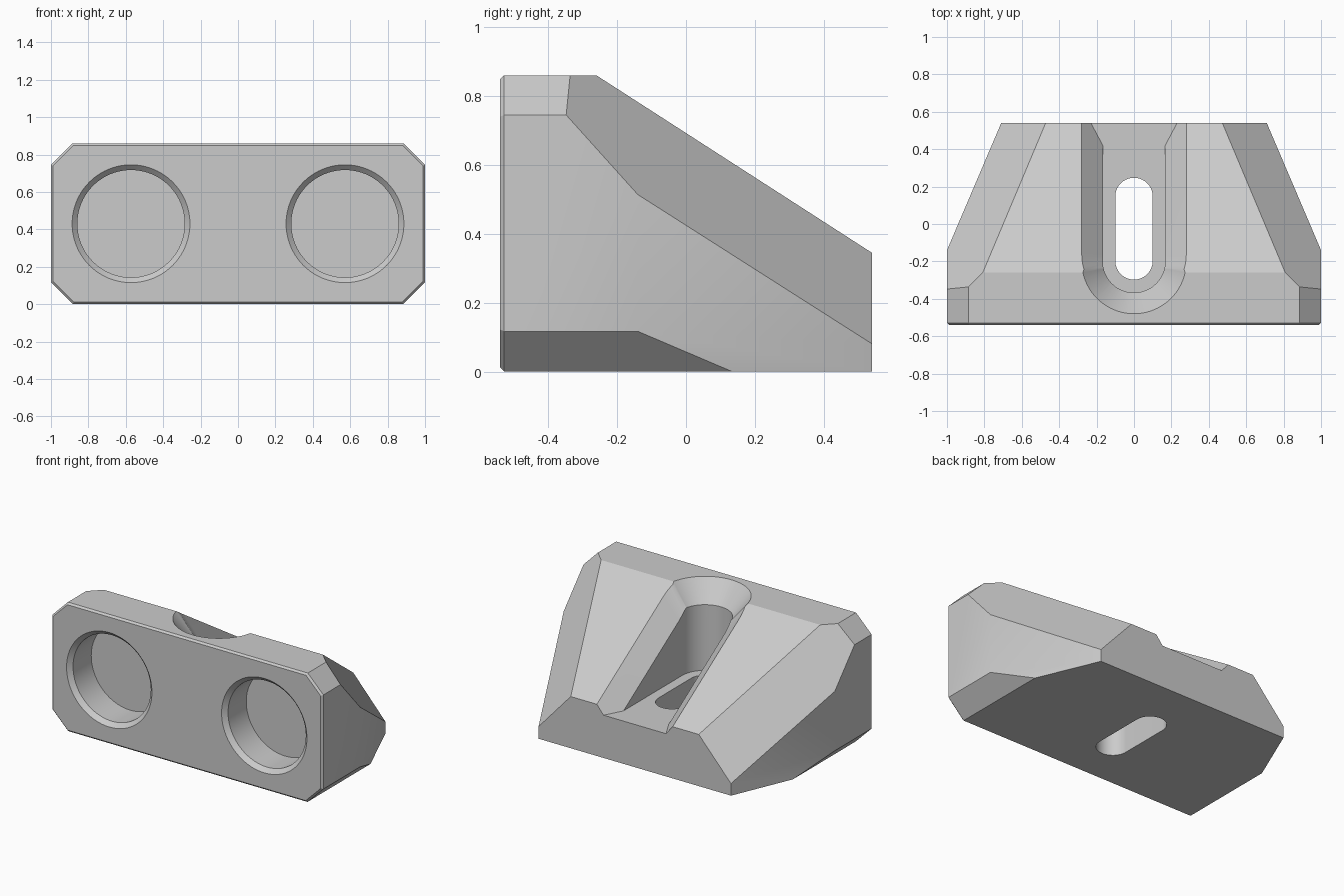
import bpy, bmesh
from math import pi, cos, sin
from mathutils import Vector, Matrix

if "Cube" in bpy.data.objects:
    bpy.data.objects.remove(bpy.data.objects["Cube"], do_unlink=True)

TOP, FRONT, BACK = 0.86, -0.54, 0.54
SLOPE, SLOPE_START = 0.644, -0.26
FLOOR = 0.285           # floor of the recess
STEEP = 1.22            # steepness of the recess chamfer
SEG = 40

grey = bpy.data.materials.new("light grey")
grey.use_nodes = True
colour = (0.6, 0.6, 0.6, 1)
grey.diffuse_color = colour
grey.node_tree.nodes["Principled BSDF"].inputs["Base Color"].default_value = colour


def to_object(name, bm):
    bmesh.ops.recalc_face_normals(bm, faces=bm.faces)
    mesh = bpy.data.meshes.new(name)
    bm.to_mesh(mesh)
    bm.free()
    mesh.materials.append(grey)
    obj = bpy.data.objects.new(name, mesh)
    bpy.context.collection.objects.link(obj)
    return obj


def slice_off(bm, normal, point):
    """Remove everything beyond a plane and cap the cut."""
    cut = bmesh.ops.bisect_plane(bm, geom=bm.verts[:] + bm.edges[:] + bm.faces[:],
                                 plane_co=point, plane_no=normal,
                                 clear_outer=True, dist=1e-5)
    edges = [e for e in cut["geom_cut"] if isinstance(e, bmesh.types.BMEdge)]
    if edges:
        bmesh.ops.contextual_create(bm, geom=edges)


def loft(rings):
    """Solid from stacked rings of equal point count."""
    bm = bmesh.new()
    loops = [[bm.verts.new(p) for p in ring] for ring in rings]
    for a, b in zip(loops, loops[1:]):
        for i in range(len(a)):
            j = (i + 1) % len(a)
            bm.faces.new((a[i], a[j], b[j], b[i]))
    bm.faces.new(loops[0])
    bm.faces.new(loops[-1])
    return bm


def capsule(r, y0, y1, z, shear=0):
    """Slot outline with round ends; shear tilts it along the slope."""
    pts = []
    for centre, start in ((y1, 0), (y0, pi)):
        for i in range(SEG + 1):
            a = start + pi * i / SEG
            y = centre + r * sin(a)
            pts.append((r * cos(a), y, z - shear * (y - SLOPE_START)))
    return pts


def circle(r, x, y, z):
    turn = 2 * pi / (2 * SEG)
    return [(x + r * cos(i * turn), y, z + r * sin(i * turn)) for i in range(2 * SEG)]


# Body: a box trimmed by planes
body_bm = bmesh.new()
bmesh.ops.create_cube(body_bm, size=1, matrix=Matrix.Translation((0, 0, TOP / 2))
                      @ Matrix.Diagonal((2, BACK - FRONT, TOP, 1)))
slice_off(body_bm, (0, SLOPE, 1), (0, SLOPE_START, TOP))
for s in (1, -1):
    slice_off(body_bm, (s * 0.68, 0.29, 0), (s, -0.14, 0))       # tapered side
    slice_off(body_bm, (s, 0, 1), (s, 0, 0.745))                 # upper corner
    slice_off(body_bm, (s, 0, -1), (s, 0, 0.117))                # lower corner
    slice_off(body_bm, (s, 1, 0.9), (s, -0.14, 0.514))           # rear shoulder

# Fine bevel around the front face
rim = FRONT + 0.012
edge_planes = [((0, 0, 1), (0, rim, TOP)), ((0, 0, -1), (0, rim, 0))]
for s in (1, -1):
    edge_planes += [((s, 0, 0), (s, rim, 0)), ((s, 0, 1), (s, rim, 0.745)),
                    ((s, 0, -1), (s, rim, 0.117))]
for n, p in edge_planes:
    slice_off(body_bm, Vector(n).normalized() + Vector((0, -1, 0)), p)
body = to_object("wedge_body", body_bm)

cutters = []

# Two round pockets in the front, with chamfered mouths
for side, x in (("left", 0.572), ("right", -0.572)):
    rings = [circle(r, x, FRONT + d, 0.43)
             for r, d in ((0.341, -0.026), (0.287, 0.028), (0.287, 0.22))]
    cutters.append(to_object(side + "_pocket_cutter", loft(rings)))

# Through slot and the wider recess that runs out at the back
cutters.append(to_object("slot_cutter", loft(
    [capsule(0.1, -0.197, 0.147, z) for z in (-0.1, 1)])))
cutters.append(to_object("recess_cutter", loft(
    [capsule(0.167, -0.2, 0.9, z) for z in (FLOOR, 1)])))

# Chamfers of the recess: a cone on the flat top and a tilted slot on the slope
depth = 0.113 * STEEP
levels = ((0.28 + 0.05 / STEEP, TOP + 0.05), (0.166, TOP - depth))
cutters.append(to_object("cone_cutter", loft(
    [capsule(r, -0.2, -0.199, z) for r, z in levels])))
tilted = loft([capsule(r, -0.16, 0.9, z, SLOPE) for r, z in levels])
slice_off(tilted, (0, 0, -1), (0, 0, FLOOR))
cutters.append(to_object("slope_chamfer_cutter", tilted))

# Cut, then discard the cutters
bpy.context.view_layer.objects.active = body
body.select_set(True)
for cutter in cutters:
    cutter.hide_render = True
    mod = body.modifiers.new(cutter.name, 'BOOLEAN')
    mod.operation = 'DIFFERENCE'
    mod.solver = 'EXACT'
    mod.object = cutter
    bpy.ops.object.modifier_apply(modifier=mod.name)
    bpy.data.objects.remove(cutter, do_unlink=True)

bpy.ops.object.shade_smooth_by_angle(angle=pi / 6)
